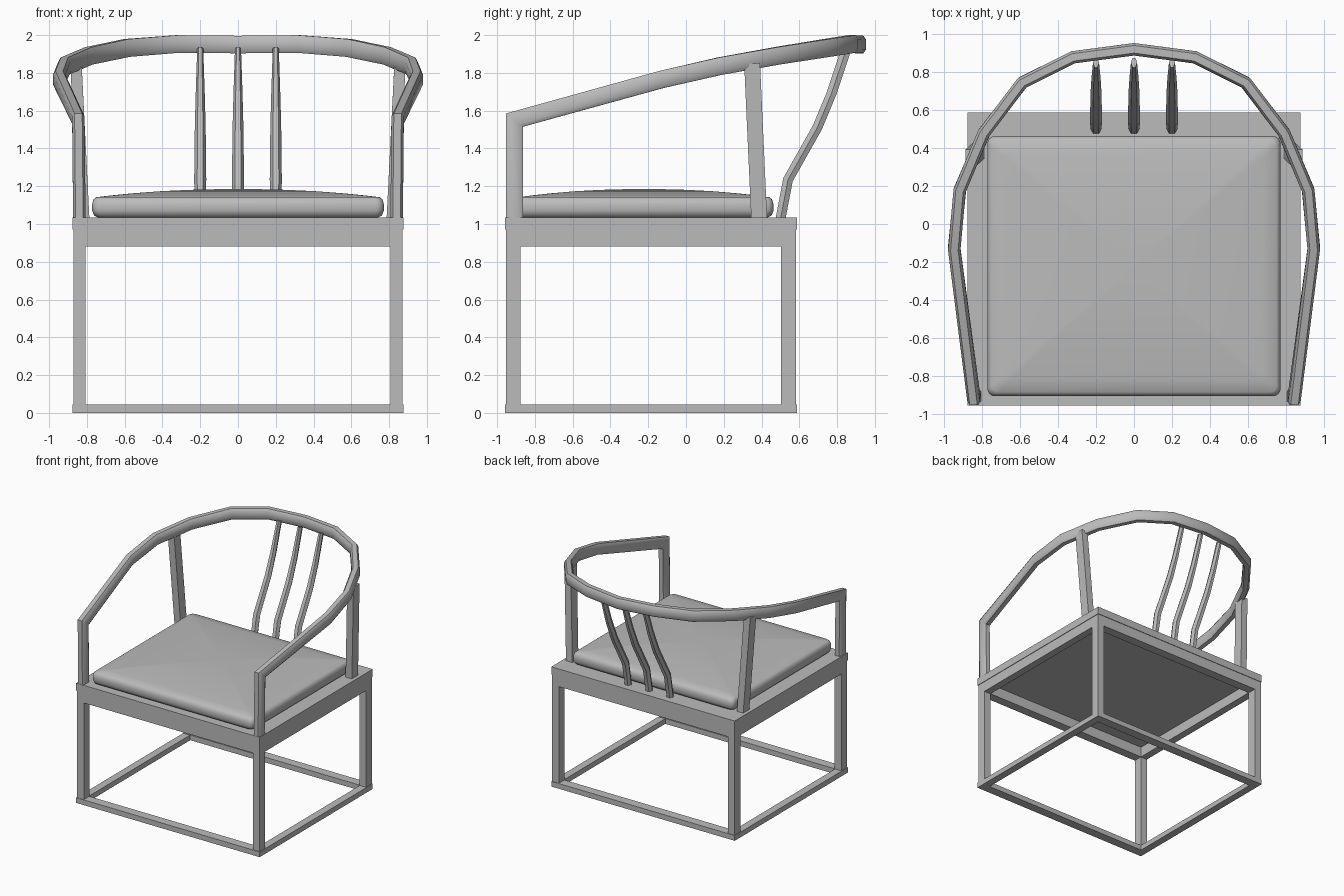
import bpy, bmesh, math
from mathutils import Vector

if "Cube" in bpy.data.objects:
    bpy.data.objects.remove(bpy.data.objects["Cube"], do_unlink=True)

grey = bpy.data.materials.new("plain grey")
grey.use_nodes = True
COLOUR = (0.5, 0.5, 0.5, 1)
grey.diffuse_color = COLOUR
grey.node_tree.nodes["Principled BSDF"].inputs["Base Color"].default_value = COLOUR


def finish(name, bm, smooth=None):
    bmesh.ops.recalc_face_normals(bm, faces=bm.faces)
    mesh = bpy.data.meshes.new(name)
    bm.to_mesh(mesh)
    bm.free()
    mesh.materials.append(grey)
    obj = bpy.data.objects.new(name, mesh)
    bpy.context.collection.objects.link(obj)
    if smooth:
        bpy.ops.object.select_all(action="DESELECT")
        obj.select_set(True)
        bpy.context.view_layer.objects.active = obj
        bpy.ops.object.shade_smooth_by_angle(angle=math.radians(smooth))
    return obj


def box(name, x, y, z):
    bm = bmesh.new()
    bmesh.ops.create_cube(bm, size=1)
    for v in bm.verts:
        v.co = [lo + (c + 0.5) * (hi - lo) for c, (lo, hi) in zip(v.co, (x, y, z))]
    return finish(name, bm)


def skin(name, rings, smooth=None):
    """Bridge matching loops of points and cap both ends."""
    bm = bmesh.new()
    loops = [[bm.verts.new(p) for p in ring] for ring in rings]
    for a, b in zip(loops, loops[1:]):
        for i in range(len(a)):
            j = (i + 1) % len(a)
            bm.faces.new((a[i], a[j], b[j], b[i]))
    bm.faces.new(loops[0])
    bm.faces.new(loops[-1])
    return finish(name, bm, smooth)


def frame(name, x, y, z, wx, wy):
    """Rectangular ring of square bars."""
    x0, x1, y0, y1 = -x, x, y[0], y[1]
    box(name + "_front", (x0, x1), (y0, y0 + wy), z)
    box(name + "_back", (x0, x1), (y1 - wy, y1), z)
    for side, a, b in (("right", x0, x0 + wx), ("left", x1 - wx, x1)):
        box(name + "_" + side, (a, b), (y0 + wy, y1 - wy), z)


# Base: floor frame, legs, apron and seat slab
frame("floor_rail", 0.877, (-0.957, 0.587), (0, 0.045), 0.065, 0.08)
for sx, side in ((-1, "right"), (1, "left")):
    xs = sorted((sx * 0.808, sx * 0.872))
    box("front_leg_" + side, xs, (-0.952, -0.875), (0.045, 0.97))
    box("back_leg_" + side, xs, (0.503, 0.582), (0.045, 0.97))
frame("apron", 0.872, (-0.952, 0.582), (0.88, 0.97), 0.065, 0.08)
box("seat_slab", (-0.877, 0.877), (-0.957, 0.587), (0.97, 1.035))


# Cushion: rounded rectangle loops rising to a shallow dome
def rounded_loop(hx, hy, r, z):
    pts = []
    for k, (sx, sy) in enumerate(((1, 1), (-1, 1), (-1, -1), (1, -1))):
        for i in range(5):
            a = math.pi / 2 * (k + i / 4)
            pts.append((sx * (hx - r) + r * math.cos(a),
                        sy * (hy - r) + r * math.sin(a) - 0.222, z))
    return pts


side_steps = [(0.03, 1.035), (0.01, 1.045), (0, 1.07), (0, 1.105), (0.007, 1.13), (0.022, 1.142)]
loops = [rounded_loop(0.772 - d, 0.685 - d, 0.04, z) for d, z in side_steps]
for s in (0.9, 0.75, 0.55, 0.35, 0.15, 0.03):
    loops.append(rounded_loop(0.75 * s, 0.663 * s, 0.03 * s, 1.142 + 0.043 * (1 - s ** 2.2)))
skin("cushion", loops, 50)


# Sweep a profile (across, up) along a path with mitred joints
def sweep(name, path, sides, profile, scales=None, end=None, smooth=None):
    path = [Vector(p) for p in path]
    rings = []
    for i, p in enumerate(path):
        before = (p - path[i - 1]).normalized() if i else None
        after = (path[i + 1] - p).normalized() if i < len(path) - 1 else None
        before, after = before or after, after or before
        t = (before + after).normalized()
        if end and i == 0:
            t = Vector(end)
        stretch = 1 / max(0.5, t.dot(after))
        side = Vector(sides[i])
        up = side.cross(t).normalized()
        s = scales[i] if scales else 1
        rings.append([p + side * (u * s) + up * (v * stretch) for u, v in profile])
    return skin(name, rings, smooth)


# Armrest: front post bending into the bowed rail, one half mirrored
rail_profile = [(-0.033, -0.026), (-0.02, -0.046), (0.02, -0.046), (0.033, -0.026),
                (0.033, 0.026), (0.02, 0.046), (-0.02, 0.046), (-0.033, 0.026)]
half = [(0.84, -0.908, 1.035), (0.845, -0.908, 1.55), (0.947, -0.13, 1.765),
        (0.917, 0.18, 1.836), (0.79, 0.48, 1.89), (0.588, 0.745, 1.932),
        (0.32, 0.878, 1.953), (0, 0.92, 1.95)]
path = half + [(-x, y, z) for x, y, z in reversed(half[:-1])]
sides = []
for i in range(len(path)):
    if i < 2 or i > len(path) - 3:
        sides.append((1 if i < 2 else -1, 0, 0))
    else:
        d = Vector(path[i + 1]) - Vector(path[i - 1])
        sides.append(Vector((d.y, -d.x, 0)).normalized())
sweep("armrest", path, sides, rail_profile, smooth=35)

# Leaning rear arm posts
post_profile = [(-0.03, -0.042), (0.03, -0.042), (0.03, 0.042), (-0.03, 0.042)]
for sx, side in ((-1, "right"), (1, "left")):
    sweep("rear_arm_post_" + side,
          [(sx * 0.817, 0.387, 1.035), (sx * 0.858, 0.35, 1.85)],
          [(1, 0, 0)] * 2, post_profile, end=(0, 0, 1))

# Curved back spindles with a hexagonal section
spindle_profile = [(-0.032, 0), (-0.016, -0.026), (0.016, -0.026),
                   (0.032, 0), (0.016, 0.026), (-0.016, 0.026)]
spindle_path = [(0.502, 1.035), (0.54, 1.235), (0.695, 1.51), (0.77, 1.69), (0.85, 1.93)]
for x, side in ((-0.2, "right"), (0, "middle"), (0.2, "left")):
    sweep("back_spindle_" + side, [(x, y, z) for y, z in spindle_path],
          [(1, 0, 0)] * 5, spindle_profile, scales=(0.9, 1, 0.9, 0.75, 0.5),
          end=(0, 0, 1), smooth=30)
